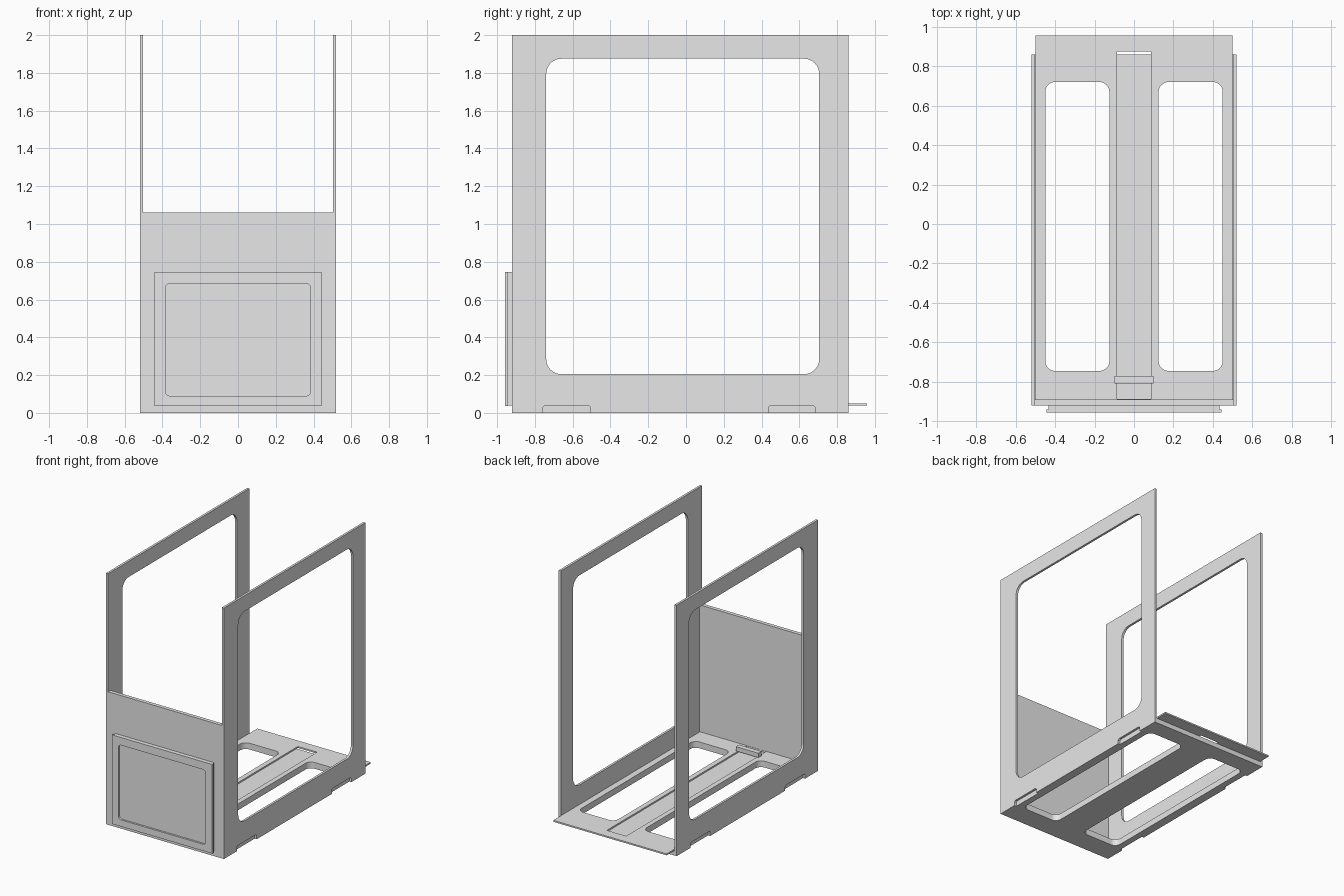
import bpy, bmesh, math
from mathutils import Matrix, Vector

cube = bpy.data.objects.get("Cube")
if cube:
    bpy.data.objects.remove(cube, do_unlink=True)

grey = bpy.data.materials.new("light_grey")
grey.use_nodes = True
grey.diffuse_color = (0.8, 0.8, 0.8, 1)
grey.node_tree.nodes["Principled BSDF"].inputs["Base Color"].default_value = (0.8, 0.8, 0.8, 1)

# Sheet orientations: columns are where the outline's u, v and normal point
AXES = {
    "floor": ((1, 0, 0), (0, 1, 0), (0, 0, 1)),
    "side": ((0, 1, 0), (0, 0, 1), (1, 0, 0)),
    "front": ((1, 0, 0), (0, 0, 1), (0, -1, 0)),
}


def rect(u0, u1, v0, v1, r=0.0, steps=8):
    """Rectangle outline, with rounded corners when r is given."""
    if r == 0:
        return [(u0, v0), (u1, v0), (u1, v1), (u0, v1)]
    centres = [(u1 - r, v1 - r), (u0 + r, v1 - r), (u0 + r, v0 + r), (u1 - r, v0 + r)]
    pts = []
    for k, (cu, cv) in enumerate(centres):
        for i in range(steps + 1):
            a = (k + i / steps) * math.pi / 2
            pts.append((cu + r * math.cos(a), cv + r * math.sin(a)))
    return pts


def sheet(name, plane, low, high, outlines):
    """Extrude an outline with holes between two offsets along the sheet normal."""
    curve = bpy.data.curves.new(name, "CURVE")
    curve.dimensions = "2D"
    curve.fill_mode = "BOTH"
    curve.extrude = (high - low) / 2
    for pts in outlines:
        spline = curve.splines.new("POLY")
        spline.points.add(len(pts) - 1)
        for p, (u, v) in zip(spline.points, pts):
            p.co = (u, v, 0, 1)
        spline.use_cyclic_u = True
    temp = bpy.data.objects.new(name + "_outline", curve)
    bpy.context.collection.objects.link(temp)
    bpy.context.view_layer.update()
    deps = bpy.context.evaluated_depsgraph_get()
    mesh = bpy.data.meshes.new_from_object(temp.evaluated_get(deps))
    bpy.data.objects.remove(temp, do_unlink=True)
    bpy.data.curves.remove(curve)

    cols = [Vector(c) for c in AXES[plane]]
    turn = Matrix(cols).transposed().to_4x4()
    mesh.transform(turn @ Matrix.Translation((0, 0, (low + high) / 2)))
    bm = bmesh.new()
    bm.from_mesh(mesh)
    bmesh.ops.remove_doubles(bm, verts=bm.verts, dist=0.0001)
    bmesh.ops.recalc_face_normals(bm, faces=bm.faces)
    for f in bm.faces:
        f.smooth = False
    bm.to_mesh(mesh)
    bm.free()
    mesh.name = name
    mesh.materials.clear()
    mesh.materials.append(grey)
    obj = bpy.data.objects.new(name, mesh)
    bpy.context.collection.objects.link(obj)
    return obj


# Side frames: large rounded window, two shallow notches in the bottom edge
side_outline = [(-0.92, 0)]
for a, b in ((-0.757, -0.507), (0.438, 0.684)):
    side_outline += [(a, 0), (a, 0.03), (a + 0.01, 0.04), (b - 0.01, 0.04), (b, 0.03), (b, 0)]
side_outline += [(0.86, 0), (0.86, 2), (-0.92, 2)]
side_window = rect(-0.74, 0.705, 0.205, 1.875, 0.08)
for name, low in (("left_side_frame", 0.502), ("right_side_frame", -0.52)):
    sheet(name, "side", low, low + 0.018, [side_outline, side_window])

# Floor: thick slab and thin top plate, both with two long rounded openings
openings = [rect(0.125, 0.45, -0.745, 0.72, 0.05), rect(-0.45, -0.125, -0.745, 0.72, 0.05)]
sheet("floor_slab", "floor", 0, 0.038, [rect(-0.502, 0.502, -0.89, 0.86)] + openings)
channel = rect(-0.085, 0.085, -0.888, 0.875)
sheet("floor_plate", "floor", 0.038, 0.05, [rect(-0.5, 0.5, -0.89, 0.957), channel] + openings)

# Retaining bar across the floor channel
sheet("channel_bar", "floor", 0.05, 0.085, [rect(-0.1, 0.1, -0.81, -0.77)])

# Front wall with a raised door panel and a shallow recess
sheet("front_wall", "front", 0.89, 0.92, [rect(-0.502, 0.502, 0, 1.06)])
sheet("door_backing", "front", 0.92, 0.942, [rect(-0.433, 0.433, 0.04, 0.745)])
sheet("door_frame", "front", 0.942, 0.957,
      [rect(-0.443, 0.443, 0.037, 0.747), rect(-0.385, 0.385, 0.09, 0.685, 0.025)])
